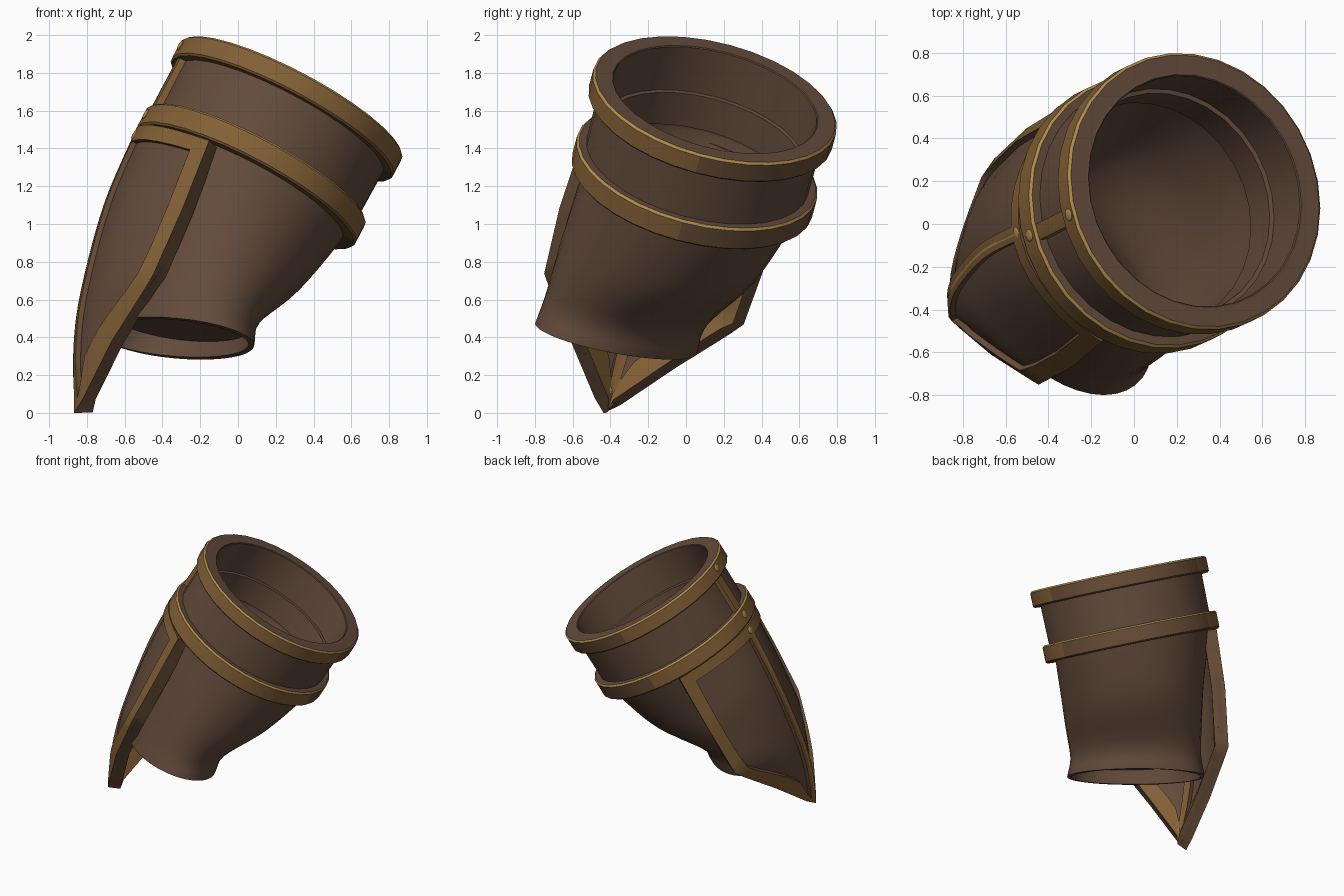
import bpy, bmesh, math
from mathutils import Vector as V

if "Cube" in bpy.data.objects:
    bpy.data.objects.remove(bpy.data.objects["Cube"])


def mat(name, col):
    m = bpy.data.materials.new(name)
    m.diffuse_color = (*col, 1)
    m.use_nodes = True
    m.node_tree.nodes["Principled BSDF"].inputs["Base Color"].default_value = m.diffuse_color
    return m


LEATHER = mat("brown leather", (0.125, 0.070, 0.044))
GOLD = mat("old gold", (0.225, 0.117, 0.037))
BRIGHT = mat("bright worn gold", (0.42, 0.26, 0.07))
BRONZE = mat("dark bronze", (0.142, 0.076, 0.039))
MATS = [LEATHER, GOLD, BRIGHT, BRONZE]

# Tilted sleeve axis, rim centre and two directions across the sleeve
N = V((0.457, 0.23, 0.858)).normalized()
TOP = V((0.285, 0.155, 1.66))
E1 = V((-0.889, 0.118, 0.441))
E2 = N.cross(E1)
RIB = math.radians(16)


def ring_pt(r, t, a):
    return TOP + N * t + (E1 * math.cos(a) + E2 * math.sin(a)) * r


def grid(name, rows, mat_of=lambda i, j, f: 0, keep=lambda i, j: True, flip=False, cap=False):
    """Mesh from rows of points; mat_of picks a colour index for each face."""
    bm = bmesh.new()
    vs = [[bm.verts.new(p) for p in row] for row in rows]
    for i in range(len(vs) - 1):
        for j in range(len(vs[0]) - 1):
            if keep(i, j):
                q = [vs[i][j], vs[i][j + 1], vs[i + 1][j + 1], vs[i + 1][j]]
                f = bm.faces.new(q[::-1] if flip else q)
                f.normal_update()
                f.material_index = mat_of(i, j, f)
    if cap:
        bm.faces.new(vs[-1][:-1])
    bmesh.ops.delete(bm, geom=[v for v in bm.verts if not v.link_faces], context='VERTS')
    bmesh.ops.remove_doubles(bm, verts=bm.verts, dist=0.0005)
    me = bpy.data.meshes.new(name)
    bm.to_mesh(me)
    bm.free()
    for m in MATS:
        me.materials.append(m)
    ob = bpy.data.objects.new(name, me)
    bpy.context.collection.objects.link(ob)
    return ob


def solidify(ob, th, off, rim=0):
    m = ob.modifiers.new("thickness", 'SOLIDIFY')
    m.thickness, m.offset, m.material_offset_rim = th, off, rim


def lathe(name, prof, mat_of=lambda i, j, f: 0, seg=32):
    rows = [[ring_pt(r, t, 2 * math.pi * j / seg) for j in range(seg + 1)] for r, t in prof]
    return grid(name, rows, mat_of)


def spline(pts, s):
    """Catmull-Rom point at s in 0..len-1."""
    i = min(int(s), len(pts) - 2)
    f = s - i
    b, c = pts[i], pts[i + 1]
    a = pts[i - 1] if i > 0 else b * 2 - c
    d = pts[i + 2] if i + 2 < len(pts) else c * 2 - b
    return 0.5 * (2 * b + (c - a) * f + (2 * a - 5 * b + 4 * c - d) * f * f
                  + (3 * b - a - 3 * c + d) * f ** 3)


def linear(pts, s):
    i = min(int(s), len(pts) - 2)
    return pts[i].lerp(pts[i + 1], s - i)


# Upper sleeve: outer wall, rim lip, inner wall with a small ledge
lathe("upper_sleeve", [(0.605, -0.43), (0.61, -0.02), (0.575, -0.001), (0.56, -0.001),
                       (0.555, -0.006), (0.555, -0.27), (0.535, -0.275), (0.535, -0.47)][::-1])


# Gold bands: leather top lip, bright worn edge, gold outer face (duller at the back)
def band_colour(i, j, f):
    c = f.calc_center_median() - TOP
    c -= N * c.dot(N)
    front = c.normalized().dot(V((-0.6, -0.8, 0))) > -0.5
    if i == 1:
        return 2
    return 0 if i == 0 else (1 if front else 3)


def band(name, r_in, r, t0, t1):
    lathe(name, [(r_in, t0), (r - 0.012, t0), (r, t0 - 0.012), (r, t1 + 0.01),
                 (r - 0.01, t1), (r_in, t1)][::-1],
          lambda i, j, f: band_colour(4 - i, j, f))


band("rim_band", 0.57, 0.665, 0.0, -0.12)
band("lower_band", 0.565, 0.657, -0.41, -0.54)

# Lower sleeve: soft tube bending down to a skewed oval cuff (radii x, y and skew)
SECT = [TOP + N * -0.45, V((0.04, 0.03, 1.19)), V((-0.11, -0.14, 0.83)),
        V((-0.275, -0.31, 0.56)), V((-0.33, -0.37, 0.395))]
NORM = [N, N, V((0.38, 0.24, 0.9)), V((0.27, 0.27, 0.95)), V((0.22, 0.28, 1))]
RAD = [V((0.58, 0.58, 0)), V((0.578, 0.578, 0)), V((0.475, 0.525, -0.1)),
       V((0.41, 0.435, -0.33)), V((0.425, 0.435, -0.41))]


def oval(s, k=1.0, seg=40):
    c, n, r = spline(SECT, s), spline(NORM, s).normalized(), spline(RAD, s)
    ex = (V((1, 0, 0)) - n * n.x).normalized()
    ey = n.cross(ex)
    row = []
    for j in range(seg + 1):
        a = 2 * math.pi * j / seg
        y = r.z * math.cos(a) + math.sqrt(1 - r.z * r.z) * math.sin(a)
        row.append(c + (ex * r.x * math.cos(a) + ey * r.y * y) * k)
    return row


sleeve = grid("lower_sleeve", [oval(i / 5) for i in range(21)], flip=True)
solidify(sleeve, 0.03, -1)
grid("cuff_lining", [oval(3.45, 0.95), oval(3.4, 0.94)], cap=True)

# Pointed guard plate: surface spanned by front edge, centre rib and back edge
TIP = V((-0.84, -0.43, 0.0))
FRONT = [V((-0.14, -0.53, 1.43)), V((-0.28, -0.65, 1.07)), V((-0.43, -0.73, 0.73)),
         V((-0.65, -0.59, 0.38)), TIP]
MID = [V((-0.51, -0.03, 1.50)), V((-0.68, -0.12, 1.1)), V((-0.80, -0.25, 0.65)),
       V((-0.84, -0.34, 0.35)), TIP]
BACK = [V((-0.31, 0.535, 1.24)), V((-0.48, 0.43, 0.86)), V((-0.63, 0.29, 0.47)),
        V((-0.75, -0.06, 0.25)), TIP]


def plate_row(s):
    f, c, b = linear(FRONT, s), spline(MID, s), linear(BACK, s)
    half = max(((f - c).length + (b - c).length) / 2, 0.001)
    edge = 0.075 + 0.05 * min(max(s - 1.7, 0), 1)
    a, r = min(edge / half, 0.5), min(0.04 / half, 0.5)
    left = [-1] + [-1 + a + (1 - a - r) * k / 5 for k in range(6)]
    us = left + [0] + [-u for u in reversed(left)]
    return [f * (u * (u - 1) / 2) + c * (1 - u * u) + b * (u * (u + 1) / 2) for u in us]


STEPS = [0, 0.2] + [0.4 + 0.2 * k for k in range(19)]
ROWS = [plate_row(s) for s in STEPS]
plate = grid("guard_plate", ROWS)
solidify(plate, 0.04, -1)
frame = grid("guard_frame", ROWS, lambda i, j, f: 1,
             keep=lambda i, j: i == 0 or j in (0, 6, 7, 13))
solidify(frame, 0.1, -0.45, rim=2)

# Short centre strip between the two bands
rows = [[ring_pt(r, t, RIB + d) for r, d in ((0.59, -0.07), (0.64, -0.06), (0.643, 0),
                                            (0.64, 0.06), (0.59, 0.07))] for t in (-0.1, -0.25, -0.43)]
grid("centre_strip", rows, lambda i, j, f: 1, flip=True)


# Worn bright rivets where the strips cross
def rivet(name, p, n):
    bpy.ops.mesh.primitive_uv_sphere_add(segments=12, ring_count=6, radius=0.03, location=p)
    ob = bpy.context.object
    ob.name = name
    ob.scale = (1, 1, 0.3)
    ob.rotation_euler = n.to_track_quat('Z', 'Y').to_euler()
    ob.data.materials.append(BRIGHT)


out = E1 * math.cos(RIB) + E2 * math.sin(RIB)
rivet("rivet_rim", ring_pt(0.665, -0.05, RIB), out)
rivet("rivet_lower_band", ring_pt(0.655, -0.47, RIB), out)
rivet("rivet_guard_top", spline(MID, 0.1) + out * 0.025, out)
rivet("rivet_guard_tip_inside", V((-0.765, -0.42, 0.12)), V((1, 0, 0)))

# Bright worn edge down the guard rib
line = []
for s in STEPS[:-1]:
    c = spline(MID, s) + V((-0.93, -0.25, 0.2)) * 0.029
    w = (linear(BACK, s) - linear(FRONT, s)).normalized() * 0.005
    line.append([c - w, c + w])
grid("rib_worn_line", line, lambda i, j, f: 2)

# Apply modifiers, fix normals, smooth with crisp edges
bpy.ops.object.select_all(action='SELECT')
bpy.context.view_layer.objects.active = sleeve
bpy.ops.object.convert(target='MESH')
for ob in bpy.context.selected_objects:
    bm = bmesh.new()
    bm.from_mesh(ob.data)
    if ob.name not in ("rib_worn_line", "centre_strip", "cuff_lining"):
        bmesh.ops.recalc_face_normals(bm, faces=bm.faces)
    bm.to_mesh(ob.data)
    bm.free()
bpy.ops.object.shade_smooth_by_angle(angle=math.radians(38))
